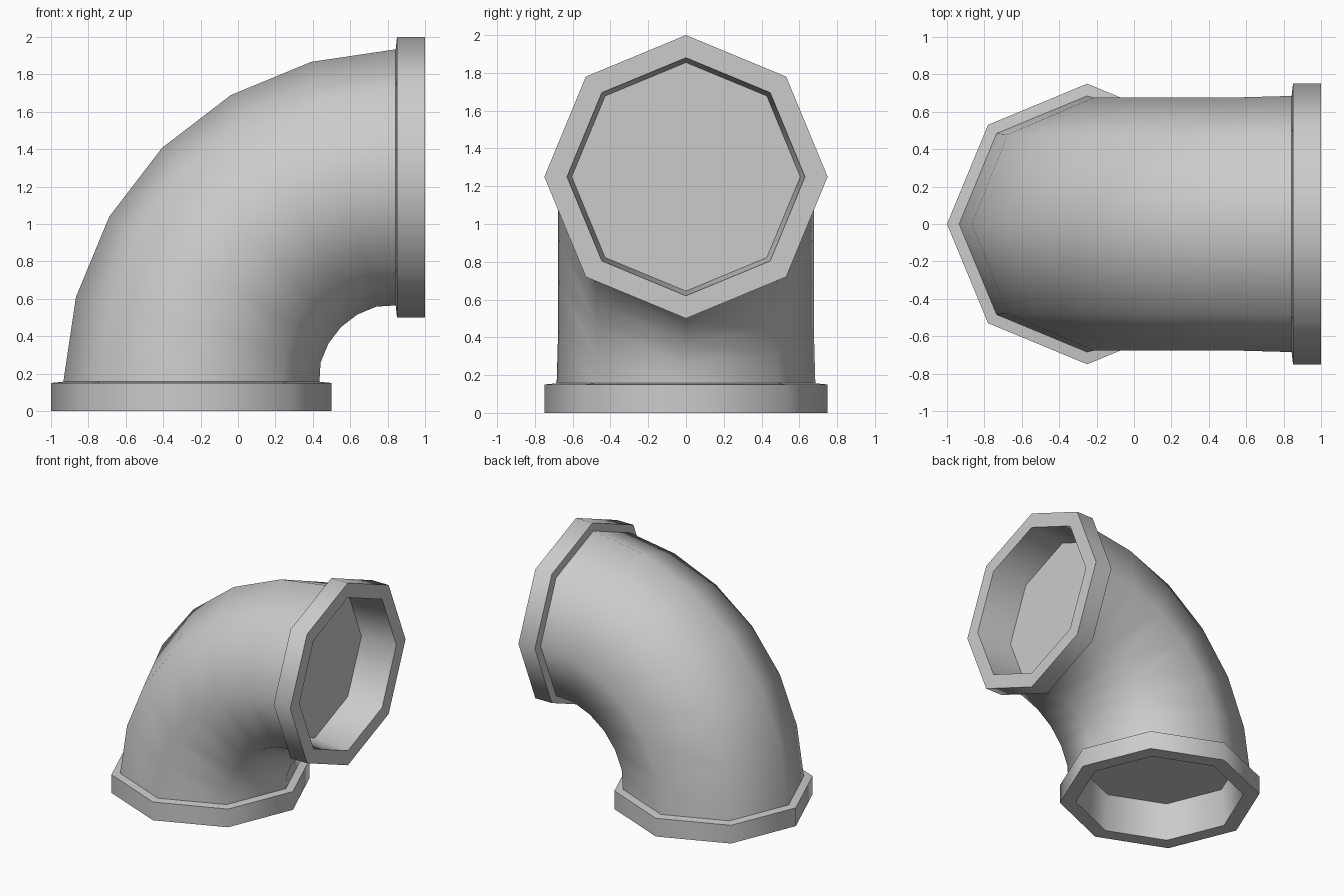
import bpy, bmesh
from math import sin, cos, pi, radians
from mathutils import Vector

if "Cube" in bpy.data.objects:
    bpy.data.objects.remove(bpy.data.objects["Cube"])

SIDES = 8
BEND_CENTER = Vector((0.85, 0, 0.15))
BEND_RADIUS = 1.1


def ring(angle, shift, radius):
    """Octagon across the elbow path at a bend angle, slid along the tangent."""
    t = radians(angle)
    out = Vector((-cos(t), 0, sin(t)))
    tangent = Vector((sin(t), 0, cos(t)))
    c = BEND_CENTER + out * BEND_RADIUS + tangent * shift
    return [c + radius * (out * cos(a) + Vector((0, 1, 0)) * sin(a))
            for a in (2 * pi * i / SIDES for i in range(SIDES))]


def loft(name, rings, cap_start=False):
    bm = bmesh.new()
    loops = [[bm.verts.new(p) for p in r] for r in rings]
    for a, b in zip(loops, loops[1:]):
        for i in range(SIDES):
            j = (i + 1) % SIDES
            bm.faces.new((a[i], a[j], b[j], b[i]))
    if cap_start:
        bm.faces.new(loops[0][::-1])
    return finish(name, bm)


def finish(name, bm):
    bmesh.ops.recalc_face_normals(bm, faces=bm.faces)
    mesh = bpy.data.meshes.new(name)
    bm.to_mesh(mesh)
    bm.free()
    obj = bpy.data.objects.new(name, mesh)
    bpy.context.collection.objects.link(obj)
    bpy.ops.object.select_all(action='DESELECT')
    obj.select_set(True)
    bpy.context.view_layer.objects.active = obj
    bpy.ops.object.shade_smooth_by_angle(angle=radians(50))
    return obj


# Curved pipe: quarter bend in six segments, slightly flared at both ends
loft("pipe_bend", [ring(15 * k, 0, 0.685 if k in (0, 6) else 0.677)
                   for k in range(7)])

# Flange profile: recessed end plate, socket wall, lip, outer rim, collar
# (distance in from the open face, radius)
profile = [(0.30, 0.605), (0.0, 0.63), (0.0, 0.75), (0.15, 0.75), (0.157, 0.685)]
for name, angle, side in (("bottom_flange", 0, 1), ("side_flange", 90, -1)):
    rings = [ring(angle, side * (d - 0.15), r) for d, r in profile]
    flange = loft(name, rings, cap_start=True)
    # Outward direction check: the lip face must look away from the pipe
    away = Vector((0, 0, -1)) if side == 1 else Vector((1, 0, 0))
    lip = flange.data.polygons[SIDES]
    if lip.normal.dot(away) < 0:
        flange.data.flip_normals()
